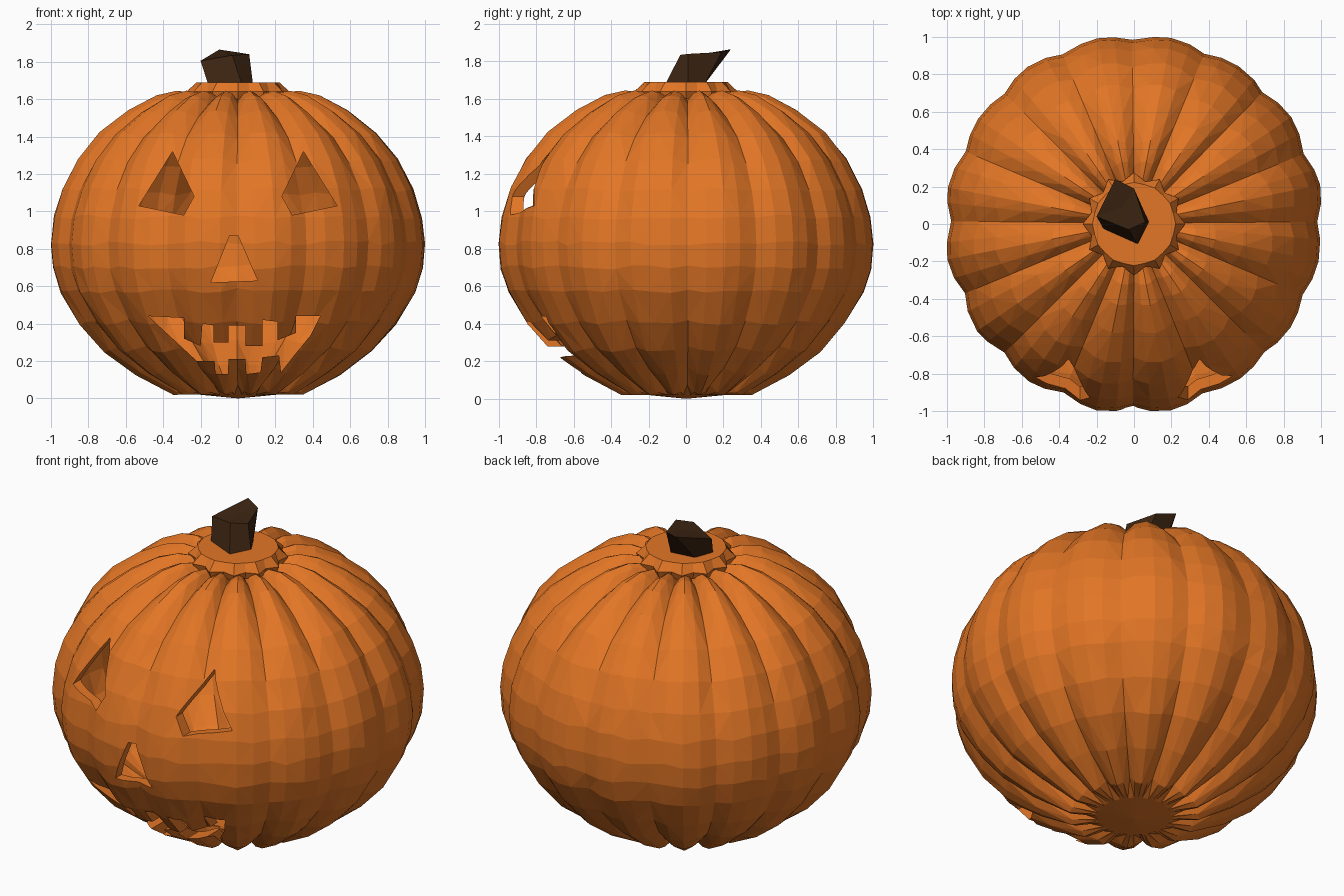
import bpy, bmesh, math, random
from mathutils import Vector

if "Cube" in bpy.data.objects:
    bpy.data.objects.remove(bpy.data.objects["Cube"])

random.seed(4)
RIBS, SEG = 16, 4
N = RIBS * SEG
MID = 0.83


def material(name, col):
    m = bpy.data.materials.new(name)
    m.diffuse_color = (*col, 1)
    m.use_nodes = True
    m.node_tree.nodes["Principled BSDF"].inputs["Base Color"].default_value = m.diffuse_color
    return m


orange = material("pumpkin orange", (0.76, 0.18, 0.019))
brown = material("stem brown", (0.045, 0.018, 0.006))


def make_object(name, bm, mat=None):
    mesh = bpy.data.meshes.new(name)
    bm.to_mesh(mesh)
    bm.free()
    ob = bpy.data.objects.new(name, mesh)
    bpy.context.collection.objects.link(ob)
    if mat:
        mesh.materials.append(mat)
    return ob


def skin(bm, rings, bottom, top):
    """Join rings of points into a closed shell with pointed caps."""
    vr = [[bm.verts.new(p) for p in r] for r in rings]
    n = len(vr[0])
    faces = []
    for a, b in zip(vr, vr[1:]):
        for i in range(n):
            k = (i + 1) % n
            faces.append(bm.faces.new((a[i], a[k], b[k], b[i])))
    lo, hi = bm.verts.new(bottom), bm.verts.new(top)
    for i in range(n):
        k = (i + 1) % n
        faces.append(bm.faces.new((lo, vr[0][k], vr[0][i])))
        faces.append(bm.faces.new((hi, vr[-1][i], vr[-1][k])))
    return faces


# Ribbed body: outer shell and a slightly smaller inner shell
profile = [(.2, .02), (.35, .02), (.55, .125), (.72, .25), (.85, .4), (.95, .57),
           (.99, .7), (1, .83), (.985, .97), (.94, 1.12), (.86, 1.28), (.745, 1.42),
           (.59, 1.54), (.44, 1.62), (.33, 1.645), (.22, 1.63)]
angle_jit = [random.uniform(-.012, .012) for _ in range(N)]
rib_size = [random.uniform(-.008, .008) for _ in range(RIBS)]
rings = []
for ri, (r, z) in enumerate(profile):
    ring = []
    pole = abs(z - MID) / MID
    depth = 0 if ri == 0 else .032 + .035 * pole ** 2
    for i in range(N):
        ridge = abs(math.sin(math.pi * (i % SEG) / SEG))
        s = 1 - depth * (1 - ridge) + rib_size[i // SEG] * ridge * (1 - pole)
        a = -math.pi / 2 + 2 * math.pi * i / N + angle_jit[i]
        jz = random.uniform(-.014, .014) * (1 - pole)
        ring.append(Vector((r * s * math.cos(a), r * s * math.sin(a),
                            MID + (z - MID) * s + jz)))
    rings.append(ring)
for axis in (0, 1):
    vals = [p[axis] for r in rings for p in r]
    lo, hi = min(vals), max(vals)
    for r in rings:
        for p in r:
            p[axis] = (p[axis] - lo) / (hi - lo) * 2 - 1
inner = [[Vector((p.x * .942, p.y * .942, MID + (p.z - MID) * .93)) for p in r] for r in rings]
bm = bmesh.new()
skin(bm, rings, (0, 0, 0), (0, 0, 1.63))
inside = skin(bm, inner, (0, 0, .065), (0, 0, 1.57))
bmesh.ops.reverse_faces(bm, faces=inside)
bmesh.ops.triangulate(bm, faces=bm.faces[:])
body = make_object("pumpkin_body", bm, orange)

# Face openings: eyes, nose and toothed mouth cut through the front wall
eye = [(.35, 1.32), (.53, 1.03), (.29, .98), (.235, 1.08)]
nose = [(-.045, .87), (0, .87), (.105, .63), (-.145, .62)]
mouth = [(-.48, .44), (-.29, .43), (-.29, .32), (-.2, .28), (-.19, .4), (-.13, .39),
         (-.13, .3), (-.05, .3), (-.05, .39), (.04, .39), (.04, .28), (.13, .28),
         (.13, .42), (.21, .41), (.21, .31), (.31, .35), (.31, .44), (.44, .44),
         (.39, .34), (.3, .23), (.23, .14), (.22, .23), (.13, .22), (.12, .14),
         (.045, .13), (.04, .21), (-.05, .21), (-.055, .13), (-.12, .13),
         (-.125, .2), (-.22, .2)]
bm = bmesh.new()
for pts, back in ((eye, -.5), ([(-x, z) for x, z in eye], -.5), (nose, -.6), (mouth, -.3)):
    f = bm.faces.new([bm.verts.new((x, -1.3, z)) for x, z in pts])
    ext = bmesh.ops.extrude_face_region(bm, geom=[f], use_keep_orig=True)
    for g in ext["geom"]:
        if isinstance(g, bmesh.types.BMVert):
            g.co.y = back
bmesh.ops.recalc_face_normals(bm, faces=bm.faces[:])
cutter = make_object("face_cutter", bm)
cutter.hide_render = True
mod = body.modifiers.new("carve", "BOOLEAN")
mod.operation = "DIFFERENCE"
mod.solver = "EXACT"
mod.object = cutter
bpy.context.view_layer.objects.active = body
bpy.ops.object.modifier_apply(modifier="carve")
bpy.data.objects.remove(cutter)

# Lid: raised disc with a zigzag lower rim
L = 24
lid_rings = []
for radii, z in (((.255, .225), 1.6), ((.275, .235), 1.64), ((.222, .218), 1.69)):
    lid_rings.append([(radii[i % 2] * math.cos(2 * math.pi * i / L),
                       radii[i % 2] * math.sin(2 * math.pi * i / L), z) for i in range(L)])
bm = bmesh.new()
skin(bm, lid_rings, (0, 0, 1.6), (0, 0, 1.69))
make_object("lid", bm, orange)

# Stem: crooked five-sided stub leaning backwards
base = [(-.16, -.03, 1.68), (.02, -.11, 1.68), (.08, .01, 1.68), (.03, .1, 1.68), (-.12, .08, 1.68)]
tip = [(-.2, .04, 1.805), (-.03, -.03, 1.835), (.06, .01, 1.84), (0, .19, 1.85), (-.1, .24, 1.865)]
bm = bmesh.new()
skin(bm, [base, tip], (-.03, .01, 1.68), (-.06, .09, 1.84))
bmesh.ops.recalc_face_normals(bm, faces=bm.faces[:])
make_object("stem", bm, brown)
